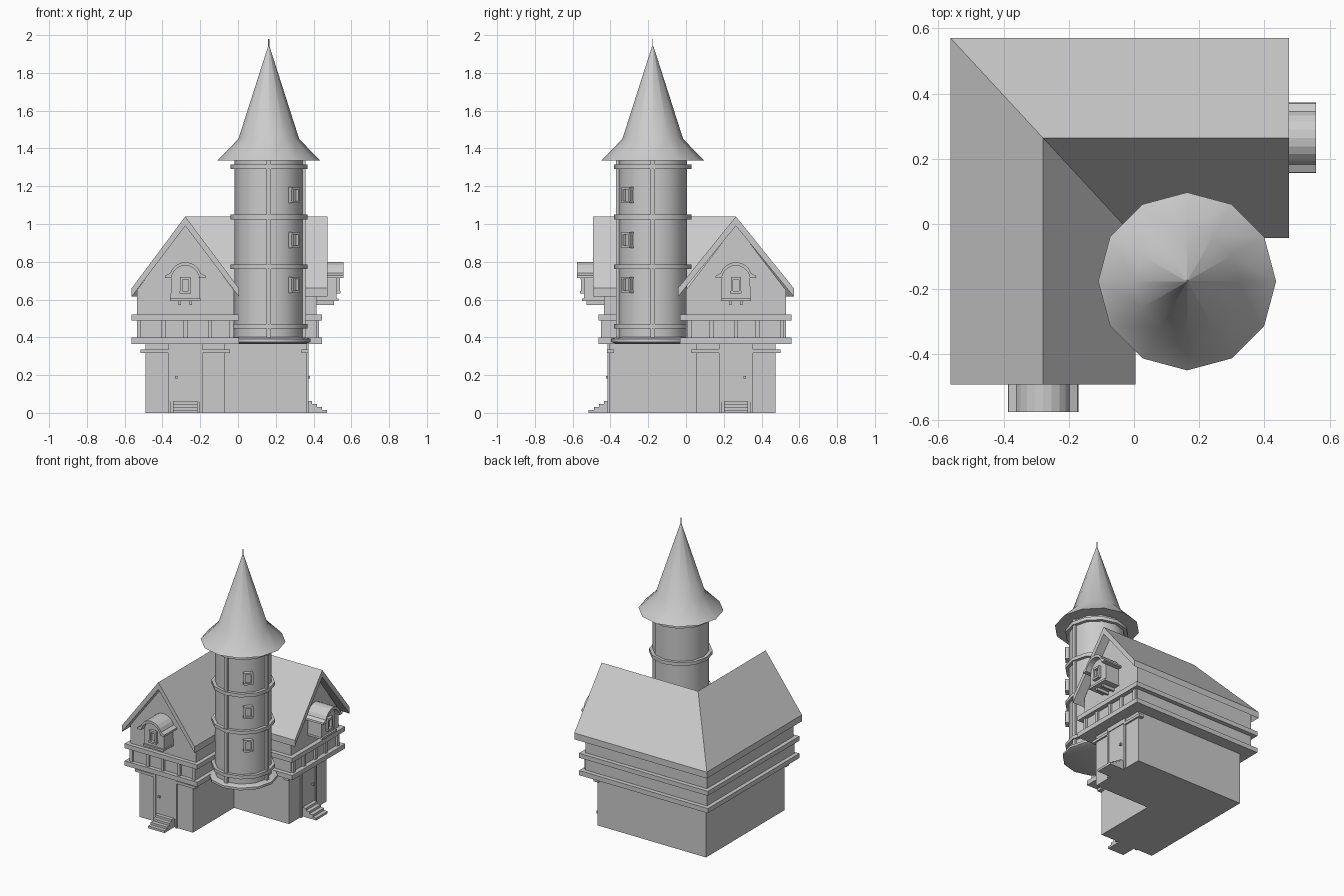
import bpy, bmesh, math
from mathutils import Matrix, Vector

if "Cube" in bpy.data.objects:
    bpy.data.objects.remove(bpy.data.objects["Cube"])

CX, CY = -0.279, 0.264          # ridge lines of the two wings
TX, TY = 0.163, -0.176          # tower axis


def finish(name, bm, smooth=False):
    bmesh.ops.recalc_face_normals(bm, faces=bm.faces)
    me = bpy.data.meshes.new(name)
    bm.to_mesh(me)
    bm.free()
    ob = bpy.data.objects.new(name, me)
    bpy.context.collection.objects.link(ob)
    if smooth:
        bpy.context.view_layer.objects.active = ob
        ob.select_set(True)
        bpy.ops.object.shade_smooth_by_angle(angle=math.radians(35))
        ob.select_set(False)
    return ob


def sweep(name, prof, y_end, x_end, k=1.0):
    """Closed profile (offset outward, z) swept round the mitred L plan."""
    bm = bmesh.new()
    rows = [[bm.verts.new((CX - d, y_end, z)) for d, z in prof],
            [bm.verts.new((CX - d, CY + d * k, z)) for d, z in prof],
            [bm.verts.new((x_end, CY + d * k, z)) for d, z in prof]]
    n = len(prof)
    for a, b in zip(rows, rows[1:]):
        for i in range(n):
            j = (i + 1) % n
            bm.faces.new((a[i], a[j], b[j], b[i]))
    bm.faces.new(rows[0])
    bm.faces.new(rows[2])
    return finish(name, bm)


def rect(d, z0, z1):
    return [(-d, z0), (d, z0), (d, z1), (-d, z1)]


def extrude_gable(name, wing, prof, v0, v1):
    """Profile (d, z) pushed out of a gable face from v0 to v1."""
    bm = bmesh.new()

    def pt(d, v, z):
        return (CX - d, -v, z) if wing == 'front' else (v, CY + d, z)
    a = [bm.verts.new(pt(d, v0, z)) for d, z in prof]
    b = [bm.verts.new(pt(d, v1, z)) for d, z in prof]
    n = len(prof)
    for i in range(n):
        j = (i + 1) % n
        bm.faces.new((a[i], a[j], b[j], b[i]))
    bm.faces.new(a)
    bm.faces.new(b)
    return finish(f"{wing}_{name}", bm)


def block(name, wing, d0, d1, v0, v1, z0, z1):
    return extrude_gable(name, wing, [(d0, z0), (d1, z0), (d1, z1), (d0, z1)], v0, v1)


def lathe(name, prof, seg=12):
    """Twelve-sided turned part of the tower from (radius, z) points."""
    bm = bmesh.new()
    rings = [[bm.verts.new((TX + r * math.cos(2 * math.pi * i / seg),
                            TY + r * math.sin(2 * math.pi * i / seg), z))
              for i in range(seg)] for r, z in prof]
    for a, b in zip(rings, rings[1:]):
        for i in range(seg):
            j = (i + 1) % seg
            bm.faces.new((a[i], a[j], b[j], b[i]))
    bm.faces.new(rings[0])
    bm.faces.new(rings[-1])
    return finish(name, bm, True)


def tower_block(name, ang, r0, r1, w, z0, z1):
    bm = bmesh.new()
    bmesh.ops.create_cube(bm, size=1)
    m = (Matrix.Translation((TX, TY, 0)) @ Matrix.Rotation(math.radians(ang), 4, 'Z')
         @ Matrix.Translation(((r0 + r1) / 2, 0, (z0 + z1) / 2))
         @ Matrix.Diagonal((r1 - r0, w, z1 - z0, 1)))
    bmesh.ops.transform(bm, matrix=m, verts=bm.verts)
    return finish(name, bm)


# L-shaped house: ground floor, bands, upper floor with gables, roof
sweep("ground_floor", rect(0.21, 0, 0.37), -0.405, 0.362)
sweep("lower_band", rect(0.284, 0.365, 0.398), -0.463, 0.446, 1.04)
sweep("upper_band", rect(0.284, 0.488, 0.52), -0.463, 0.446, 1.04)
sweep("upper_floor", [(-0.256, 0.39), (0.256, 0.39), (0.256, 0.65), (0, 0.995), (-0.256, 0.65)],
      -0.435, 0.415, 1.035)
sweep("roof", [(0.284, 0.615), (0.284, 0.66), (0, 1.04), (-0.284, 0.66), (-0.284, 0.615), (0, 0.99)],
      -0.492, 0.475, 1.08)

# Details on each gable end
for wing, base, wall, tip in (('front', 0.405, 0.435, 0.577), ('right', 0.362, 0.415, 0.559)):
    # timber posts between the bands
    for i, d in enumerate((-0.245, -0.13, 0, 0.115, 0.245)):
        block(f"timber_post_{i}", wing, d - 0.011, d + 0.011, wall - 0.02, wall + 0.014, 0.395, 0.49)
    # ground floor beams and corbels
    for s in (-1, 1):
        block("beam", wing, s * 0.082, s * 0.236, base - 0.025, base + 0.012, 0.318, 0.336)
        block("door_jamb", wing, s * 0.075, s * 0.09, base - 0.02, base + 0.01, 0, 0.365)
    block("door_lintel", wing, -0.09, 0.09, base - 0.02, base + 0.01, 0.335, 0.365)
    block("door", wing, -0.075, 0.075, base - 0.02, base + 0.004, 0.06, 0.34)
    block("door_knob", wing, 0.04, 0.054, base, base + 0.018, 0.182, 0.196)
    # steps
    for i in range(4):
        block(f"step_{i}", wing, -0.064, 0.064, base - 0.01, base + 0.11 - i * 0.027,
              i * 0.016, (i + 1) * 0.016)
    # dormer body with window frame, sill and brackets
    arch = [(0.075 * math.cos(math.pi * i / 10), 0.71 + 0.075 * math.sin(math.pi * i / 10))
            for i in range(11)]
    extrude_gable("dormer", wing, [(-0.078, 0.6), (0.078, 0.6)] + arch, wall - 0.02, tip - 0.038)
    outer = [(0.085 * math.cos(math.pi * (i + 1) / 10), 0.713 + 0.085 * math.sin(math.pi * (i + 1) / 10))
             for i in range(9)]
    inner = [(0.075 * math.cos(math.pi * (i + 1) / 10), 0.705 + 0.075 * math.sin(math.pi * (i + 1) / 10))
             for i in range(9)]
    extrude_gable("dormer_roof", wing, [(0.075, 0.715), (0.108, 0.715), (0.106, 0.727)] + outer
                  + [(-0.106, 0.727), (-0.108, 0.715), (-0.075, 0.715)] + inner[::-1],
                  wall - 0.03, tip)
    f = tip - 0.045
    for s in (-1, 1):
        block("window_jamb", wing, s * 0.016, s * 0.027, f, tip - 0.02, 0.635, 0.718)
        block("dormer_bracket", wing, s * 0.022, s * 0.036, wall - 0.02, tip - 0.05, 0.572, 0.61)
    block("window_head", wing, -0.027, 0.027, f, tip - 0.018, 0.706, 0.72)
    block("window_sill", wing, -0.03, 0.03, f, tip - 0.016, 0.633, 0.646)
    block("dormer_base", wing, -0.08, 0.08, wall - 0.02, tip - 0.026, 0.592, 0.606)

# Round tower with rings, posts, windows and spire
lathe("tower_base", [(0.2, 0.368), (0.222, 0.376), (0.222, 0.392), (0.19, 0.402)])
lathe("tower_wall", [(0.182, 0.39), (0.182, 1.345)])
for i, z in enumerate((0.458, 0.773, 1.037, 1.302)):
    lathe(f"tower_ring_{i}", [(0.175, z - 0.012), (0.204, z - 0.012), (0.204, z + 0.012), (0.175, z + 0.012)])
for a in (-90, 0):
    tower_block("tower_post", a, 0.165, 0.195, 0.024, 0.395, 1.335)
for i, z in enumerate((0.678, 0.915, 1.153)):
    for s in (-1, 1):
        a = -45 + s * 7.2
        tower_block(f"tower_window_jamb_{i}", a, 0.165, 0.203, 0.013, z - 0.04, z + 0.04)
        tower_block(f"tower_window_rail_{i}", -45, 0.165, 0.203, 0.06, z + s * 0.036 - 0.006, z + s * 0.036 + 0.006)
    tower_block(f"tower_window_pane_{i}", -45, 0.165, 0.188, 0.045, z - 0.035, z + 0.035)
lathe("spire", [(0.17, 1.335), (0.273, 1.335), (0.161, 1.45), (0.004, 1.94)])
lathe("finial", [(0.003, 1.92), (0.003, 1.98)], 6)
